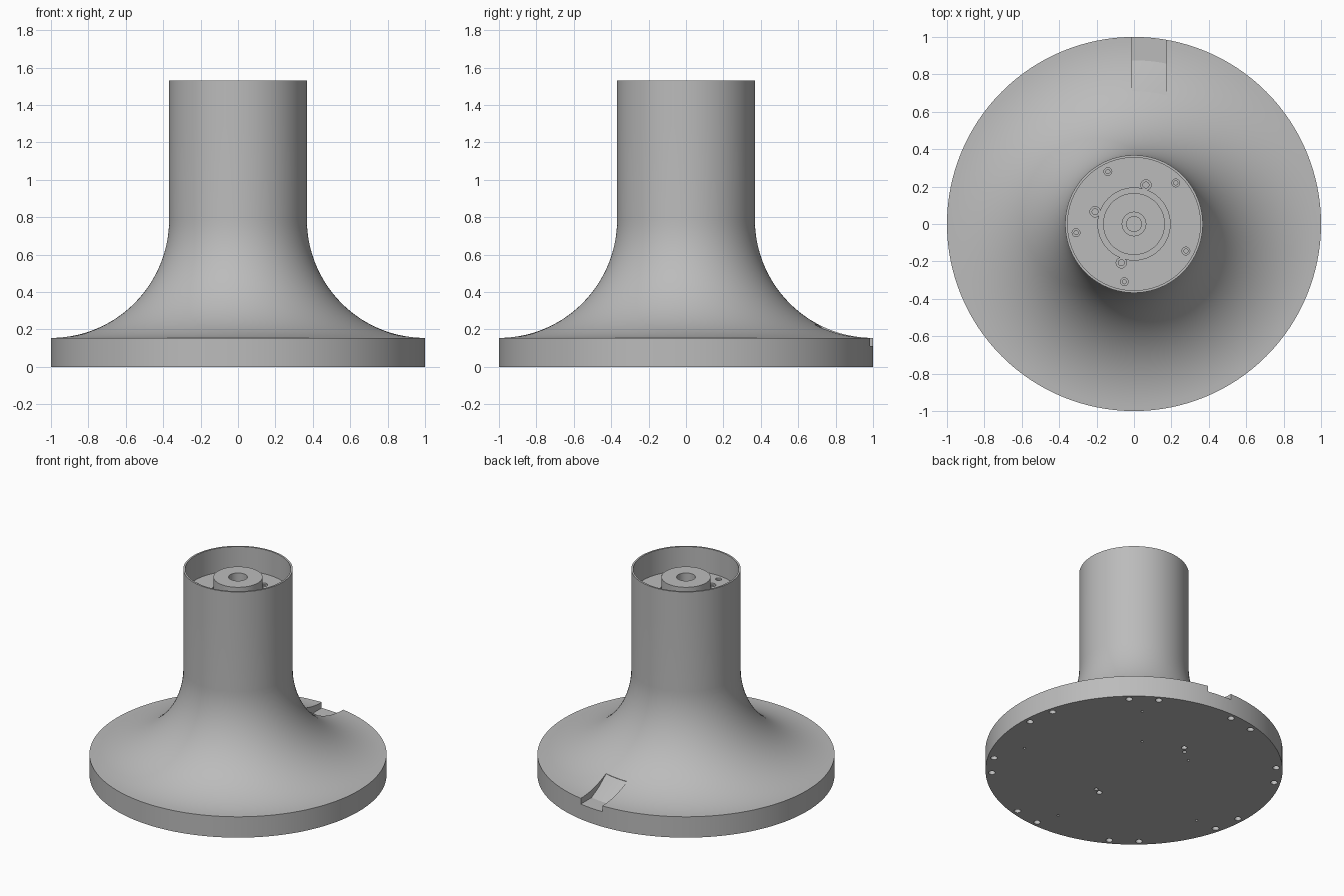
import bpy, bmesh, math

if "Cube" in bpy.data.objects:
    bpy.data.objects.remove(bpy.data.objects["Cube"])

SEG = 128
grey = bpy.data.materials.new("plain grey")
grey.diffuse_color = (0.5, 0.5, 0.5, 1)
grey.use_nodes = True
grey.node_tree.nodes["Principled BSDF"].inputs["Base Color"].default_value = grey.diffuse_color


def make_object(name, bm):
    bmesh.ops.recalc_face_normals(bm, faces=bm.faces)
    mesh = bpy.data.meshes.new(name)
    bm.to_mesh(mesh)
    bm.free()
    mesh.materials.append(grey)
    obj = bpy.data.objects.new(name, mesh)
    bpy.context.collection.objects.link(obj)
    return obj


def lathe(name, profile):
    """Revolve an (r, z) profile that starts and ends on the axis."""
    bm = bmesh.new()
    rings = []
    for r, z in profile:
        if r == 0:
            rings.append([bm.verts.new((0, 0, z))] * SEG)
        else:
            rings.append([bm.verts.new((r * math.cos(a), r * math.sin(a), z))
                          for a in (2 * math.pi * i / SEG for i in range(SEG))])
    for a, b in zip(rings, rings[1:]):
        for i in range(SEG):
            j = (i + 1) % SEG
            corners = list(dict.fromkeys((a[i], a[j], b[j], b[i])))
            bm.faces.new(corners)
    return make_object(name, bm)


def hole_cutter(name, holes):
    """Cylinders given as (distance, degrees, radius, z low, z high)."""
    bm = bmesh.new()
    for dist, deg, radius, lo, hi in holes:
        a = math.radians(deg)
        new = bmesh.ops.create_cone(bm, cap_ends=True, segments=20, radius1=radius,
                                    radius2=radius, depth=hi - lo)["verts"]
        bmesh.ops.translate(bm, verts=new, vec=(dist * math.cos(a), dist * math.sin(a), (lo + hi) / 2))
    return make_object(name, bm)


def cut(obj, cutter):
    mod = obj.modifiers.new("cut", 'BOOLEAN')
    mod.operation = 'DIFFERENCE'
    mod.solver = 'EXACT'
    mod.object = cutter
    bpy.context.view_layer.objects.active = obj
    bpy.ops.object.modifier_apply(modifier=mod.name)
    bpy.data.objects.remove(cutter)


# Flat base plate with paired rim holes and small pin holes underneath
base_plate = lathe("base_plate", [(0, 0), (1, 0), (1, 0.04), (0, 0.04)])
holes = [(0.957, 9 + 45 * k + s, 0.023, -0.1, 0.03) for k in range(8) for s in (-6, 6)]
holes += [(0.795, 54 - 72 * k, 0.009, -0.1, 0.03) for k in range(4)]
holes += [(0.39, d, 0.009, -0.1, 0.03) for d in (58, 120)]
holes += [(0.455, 98, 0.02, -0.1, 0.03), (0.42, 104, 0.014, -0.1, 0.03),
          (0.38, 268, 0.02, -0.1, 0.03), (0.36, 275, 0.014, -0.1, 0.03)]
cut(base_plate, hole_cutter("plate_holes", holes))

# Trumpet-shaped body: rim, concave quarter sweep, straight column
sweep = [(1 - 0.632 * math.sin(t), 0.79 - 0.635 * math.cos(t))
         for t in (math.pi / 2 * i / 28 for i in range(29))]
flared_body = lathe("flared_body", [(0, 0.04), (1, 0.04)] + sweep + [(0.368, 1.29), (0, 1.29)])

# Notch in the rear rim: ramp down to a flat ledge, following the round base
bm = bmesh.new()
section = [(0.71, 0.223), (0.79, 0.16), (0.875, 0.112), (1.1, 0.112), (1.1, 0.4), (0.71, 0.4)]
slices = [[bm.verts.new((x, math.sqrt(r * r - x * x), z)) for r, z in section]
          for x in (-0.012 + 0.187 * i / 6 for i in range(7))]
for a, b in zip(slices, slices[1:]):
    for i in range(len(section)):
        j = (i + 1) % len(section)
        bm.faces.new((a[i], a[j], b[j], b[i]))
bm.faces.new(slices[0])
bm.faces.new(slices[-1])
bmesh.ops.triangulate(bm, faces=bm.faces)
cut(flared_body, make_object("notch_cutter", bm))

# Hollow top cup with a recessed floor and a bored central boss
top_cup = lathe("top_cup", [
    (0, 1.29), (0.368, 1.29), (0.368, 1.53), (0.355, 1.53), (0.355, 1.35),
    (0.193, 1.35), (0.193, 1.335), (0.165, 1.335), (0.165, 1.47),
    (0.063, 1.47), (0.063, 1.40), (0.04, 1.40), (0.04, 1.32), (0, 1.32)])
# Screw holes: five wide-spaced, three close to the boss
cut(top_cup, hole_cutter("screw_recesses",
    [(0.313, 44.5 + 72 * k, 0.021, 1.335, 1.4) for k in range(5)]
    + [(0.218, 73 + 89.5 * k, 0.028, 1.338, 1.4) for k in range(3)]))
cut(top_cup, hole_cutter("screw_bores",
    [(0.313, 44.5 + 72 * k, 0.011, 1.31, 1.38) for k in range(5)]
    + [(0.218, 73 + 89.5 * k, 0.016, 1.31, 1.38) for k in range(3)]))

# Smooth the round walls, keep the machined edges crisp
bpy.ops.object.select_all(action='DESELECT')
for obj in (base_plate, flared_body, top_cup):
    obj.select_set(True)
bpy.context.view_layer.objects.active = flared_body
bpy.ops.object.shade_smooth_by_angle(angle=math.radians(25))
